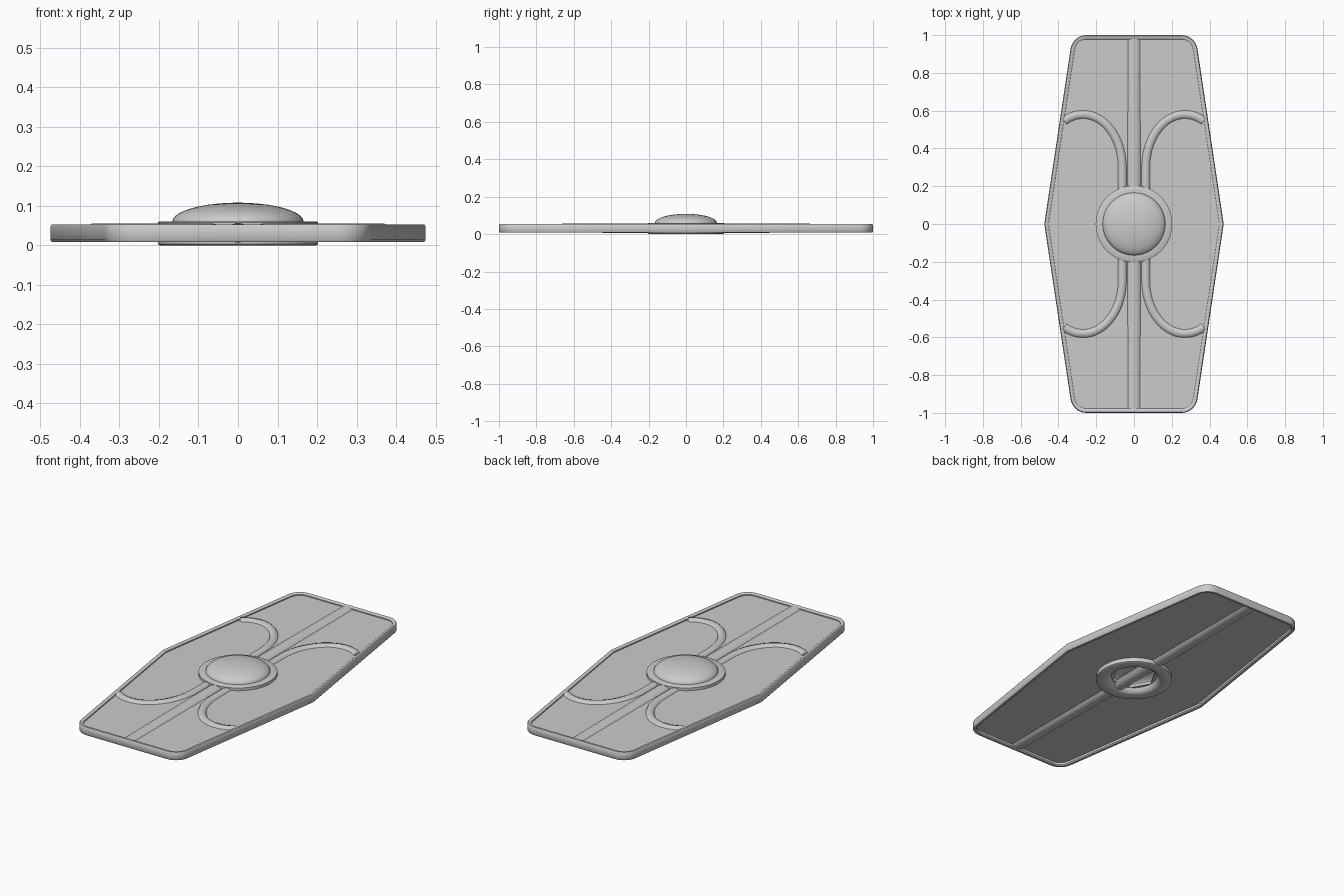
import bpy, bmesh
from math import pi, cos, sin, tan, atan2, hypot

cube = bpy.data.objects.get("Cube")
if cube:
    bpy.data.objects.remove(cube, do_unlink=True)

grey = bpy.data.materials.new("iron grey")
grey.use_nodes = True
colour = (0.6, 0.6, 0.6, 1)
grey.diffuse_color = colour
grey.node_tree.nodes["Principled BSDF"].inputs["Base Color"].default_value = colour


def finish(name, bm, angle=40):
    bmesh.ops.recalc_face_normals(bm, faces=bm.faces)
    mesh = bpy.data.meshes.new(name)
    bm.to_mesh(mesh)
    bm.free()
    obj = bpy.data.objects.new(name, mesh)
    bpy.context.collection.objects.link(obj)
    mesh.materials.append(grey)
    bpy.ops.object.select_all(action="DESELECT")
    obj.select_set(True)
    bpy.context.view_layer.objects.active = obj
    bpy.ops.object.shade_smooth_by_angle(angle=angle * pi / 180)
    return obj


def skin(name, rings, close_rings=False, caps=False, angle=40):
    """Join equal closed rings of points into a surface."""
    bm = bmesh.new()
    loops = [[bm.verts.new(p) for p in ring] for ring in rings]
    n = len(loops[0])
    for k in range(len(loops) if close_rings else len(loops) - 1):
        a, b = loops[k], loops[(k + 1) % len(loops)]
        for i in range(n):
            j = (i + 1) % n
            bm.faces.new((a[i], a[j], b[j], b[i]))
    if caps:
        bm.faces.new(loops[0])
        bm.faces.new(loops[-1])
    return finish(name, bm, angle)


WAIST, END_X, STEPS = 0.475, 0.325, 7


def outline(inset):
    """Long hexagon with rounded end corners, moved inward by inset."""
    slope = atan2(WAIST - END_X, 1)
    waist = WAIST - inset / cos(slope)
    top = 1 - inset
    corner = waist - top * tan(slope)
    r = 0.085 - inset
    turn = pi / 2 - slope
    cx = corner - r * tan(turn / 2)
    arc = [(cx + r * cos(slope + turn * i / STEPS), top - r + r * sin(slope + turn * i / STEPS))
           for i in range(STEPS + 1)]
    half = arc + [(-x, y) for x, y in reversed(arc)] + [(-waist, 0)]
    return half + [(-x, -y) for x, y in half]


# Rim around the edge
profile = [(0.004, 0.008), (0, 0.014), (0, 0.047), (0.004, 0.053),
           (0.016, 0.053), (0.022, 0.048), (0.022, 0.014), (0.016, 0.008)]
skin("rim", [[(x, y, z) for x, y in outline(d)] for d, z in profile], close_rings=True)

# Panel with a six-sided grip opening in the middle
bm = bmesh.new()
hexagon = [(0.12 * cos(k * pi / 3), 0.12 * sin(k * pi / 3)) for k in range(6)]
edges = []
for loop in (outline(0.015), hexagon):
    vs = [bm.verts.new((x, y, 0.026)) for x, y in loop]
    edges += [bm.edges.new((v, vs[(i + 1) % len(vs)])) for i, v in enumerate(vs)]
bmesh.ops.triangle_fill(bm, use_beauty=True, edges=edges)
for f in bm.faces[:]:
    if hypot(*f.calc_center_median().xy) < 0.1 and all(hypot(*v.co.xy) < 0.13 for v in f.verts):
        bm.faces.remove(f)
extruded = bmesh.ops.extrude_face_region(bm, geom=bm.faces[:], use_keep_orig=True)
for v in extruded["geom"]:
    if isinstance(v, bmesh.types.BMVert):
        v.co.z = 0.042
finish("panel", bm, 20)

# Spine running the full length, a little thicker towards the middle
rings = []
for k in range(17):
    y = -0.98 + 1.96 * k / 16
    h = 0.02 + 0.006 * (1 - y * y)
    rings.append([(0.04 * cos(a * pi / 4), y, 0.032 + h * sin(a * pi / 4)) for a in range(8)])
skin("spine", rings, caps=True, angle=50)

# Four curved ribs: straight beside the spine, then sweeping out to the rim
for sx, side in ((1, "left"), (-1, "right")):
    for sy, end in ((1, "back"), (-1, "front")):
        path = [(0.062, 0.12, -1, 0)]
        for i in range(19):
            t = pi - i * 0.66 * pi / 18
            nx, ny = cos(t) * 0.28, sin(t) * 0.208
            length = hypot(nx, ny)
            path.append((0.27 + 0.208 * cos(t), 0.3 + 0.28 * sin(t), nx / length, ny / length))
        rings = []
        for x, y, nx, ny in path:
            section = [(0.023 * cos(a * pi / 4), 0.04 + 0.015 * sin(a * pi / 4)) for a in range(8)]
            rings.append([(sx * (x + nx * d), sy * (y + ny * d), z) for d, z in section])
        skin(f"rib_{end}_{side}", rings, caps=True, angle=50)

# Round boss: hollow dome on a flange, with a rounded ring at the back
SIDES = 40


def lathe(name, points, closed):
    rings = [[(r * cos(2 * pi * i / SIDES), r * sin(2 * pi * i / SIDES), z) for i in range(SIDES)]
             for r, z in points]
    return skin(name, rings, close_rings=closed, caps=not closed, angle=50)


dome = [(0.166 * cos(a), 0.06 + 0.048 * sin(a)) for a in [i * pi / 20 for i in range(10)]]
inside = [(r * 0.93, z - 0.008) for r, z in reversed(dome)]
lathe("boss_dome", [(0.005, 0.1)] + inside + [(0.15, 0.042), (0.203, 0.042), (0.203, 0.058), (0.2, 0.06)]
      + dome + [(0.005, 0.108)], False)
lathe("back_ring", [(0.203, 0.03), (0.203, 0.003), (0.198, 0), (0.15, 0), (0.138, 0.006),
                    (0.122, 0.026), (0.122, 0.03)], True)
